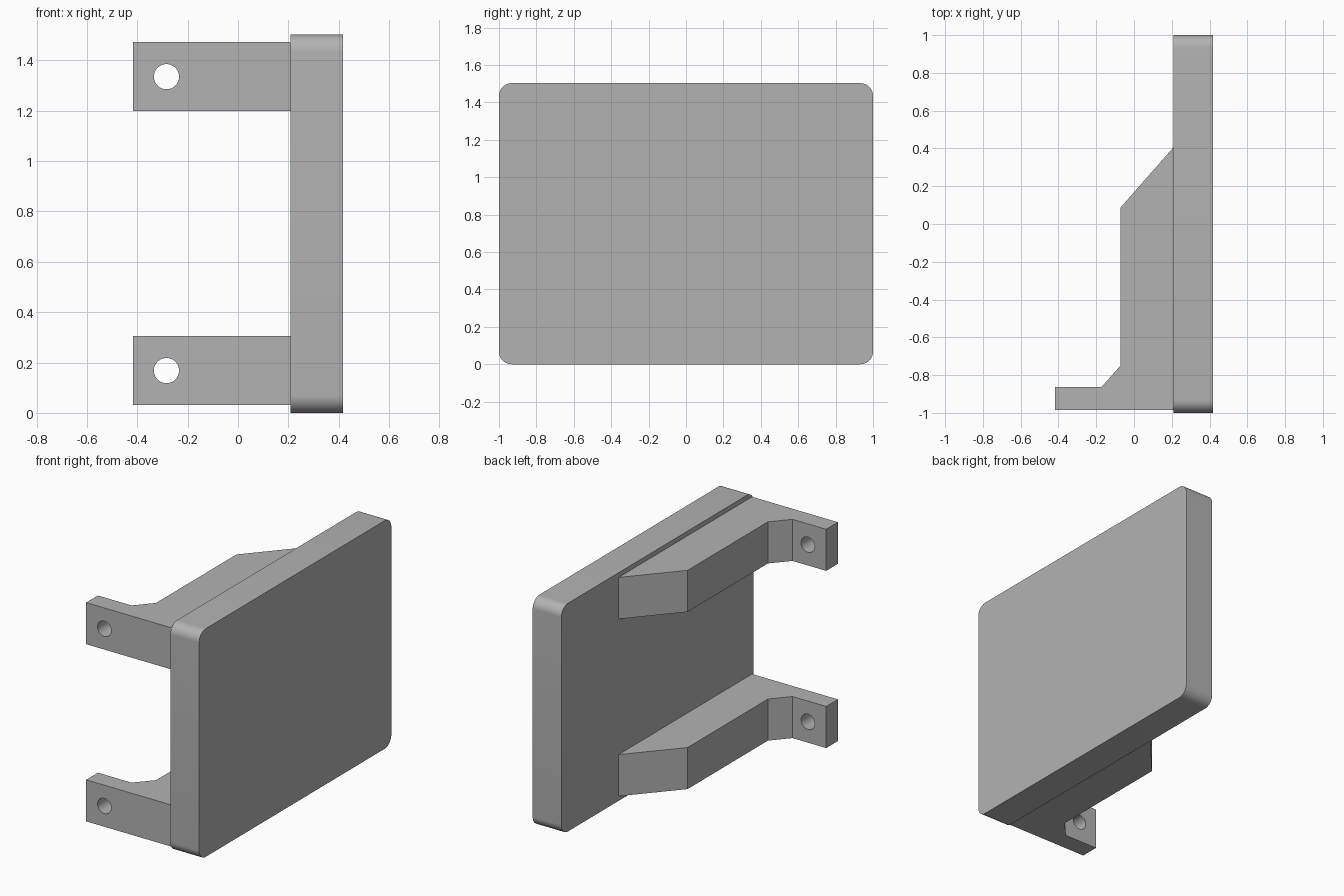
import bpy
import bmesh
from mathutils import Matrix, Vector

cube = bpy.data.objects.get("Cube")
if cube:
    bpy.data.objects.remove(cube, do_unlink=True)

# One grey material
GREY = (0.45, 0.45, 0.45, 1.0)
grey = bpy.data.materials.new("plain grey")
grey.use_nodes = True
grey.diffuse_color = GREY
grey.node_tree.nodes["Principled BSDF"].inputs["Base Color"].default_value = GREY

HALF_WIDTH = 0.417
PLATE_BACK = 0.208
PLATE_HEIGHT = 1.503
ARM_HEIGHT = 0.274
HOLE_X, HOLE_RADIUS = -0.284, 0.05


def add_object(name, bm):
    bmesh.ops.recalc_face_normals(bm, faces=bm.faces)
    mesh = bpy.data.meshes.new(name)
    bm.to_mesh(mesh)
    bm.free()
    mesh.materials.append(grey)
    obj = bpy.data.objects.new(name, mesh)
    bpy.context.collection.objects.link(obj)
    return obj


def smooth(obj):
    bpy.ops.object.select_all(action="DESELECT")
    obj.select_set(True)
    bpy.context.view_layer.objects.active = obj
    bpy.ops.object.shade_smooth_by_angle(angle=0.6)


# Upright plate with four rounded corners
bm = bmesh.new()
bmesh.ops.create_cube(bm, size=1.0)
bm.transform(Matrix.Translation(((PLATE_BACK + HALF_WIDTH) / 2, 0, PLATE_HEIGHT / 2))
             @ Matrix.Diagonal((HALF_WIDTH - PLATE_BACK, 2.0, PLATE_HEIGHT, 1)))
corners = [e for e in bm.edges if abs(e.verts[0].co.x - e.verts[1].co.x) > 0.1]
bmesh.ops.bevel(bm, geom=corners, offset=0.068, segments=10, profile=0.5, affect="EDGES")
smooth(add_object("plate", bm))

# Bracket arm outline, seen from above
ARM_PROFILE = [
    (-HALF_WIDTH, -0.985), (PLATE_BACK, -0.985), (PLATE_BACK, 0.405),
    (-0.072, 0.086), (-0.072, -0.75), (-0.172, -0.863), (-HALF_WIDTH, -0.863),
]


def bracket_arm(name, bottom):
    bm = bmesh.new()
    face = bm.faces.new([bm.verts.new((x, y, bottom)) for x, y in ARM_PROFILE])
    top = bmesh.ops.extrude_face_region(bm, geom=[face])["geom"]
    bmesh.ops.translate(bm, vec=Vector((0, 0, ARM_HEIGHT)),
                        verts=[v for v in top if isinstance(v, bmesh.types.BMVert)])
    arm = add_object(name, bm)

    # Screw hole drilled through the end tab
    bm = bmesh.new()
    bmesh.ops.create_cone(bm, cap_ends=True, segments=40, radius1=HOLE_RADIUS,
                          radius2=HOLE_RADIUS, depth=0.3)
    bm.transform(Matrix.Translation((HOLE_X, -0.924, bottom + ARM_HEIGHT / 2))
                 @ Matrix.Rotation(1.5707963, 4, "X"))
    drill = add_object("hole_cutter", bm)
    drill.hide_render = True
    cut = arm.modifiers.new("screw hole", "BOOLEAN")
    cut.operation = "DIFFERENCE"
    cut.solver = "EXACT"
    cut.object = drill
    bpy.ops.object.select_all(action="DESELECT")
    arm.select_set(True)
    bpy.context.view_layer.objects.active = arm
    bpy.ops.object.modifier_apply(modifier=cut.name)
    bpy.data.objects.remove(drill, do_unlink=True)
    smooth(arm)


bracket_arm("lower_arm", 0.031)
bracket_arm("upper_arm", PLATE_HEIGHT - 0.031 - ARM_HEIGHT)
